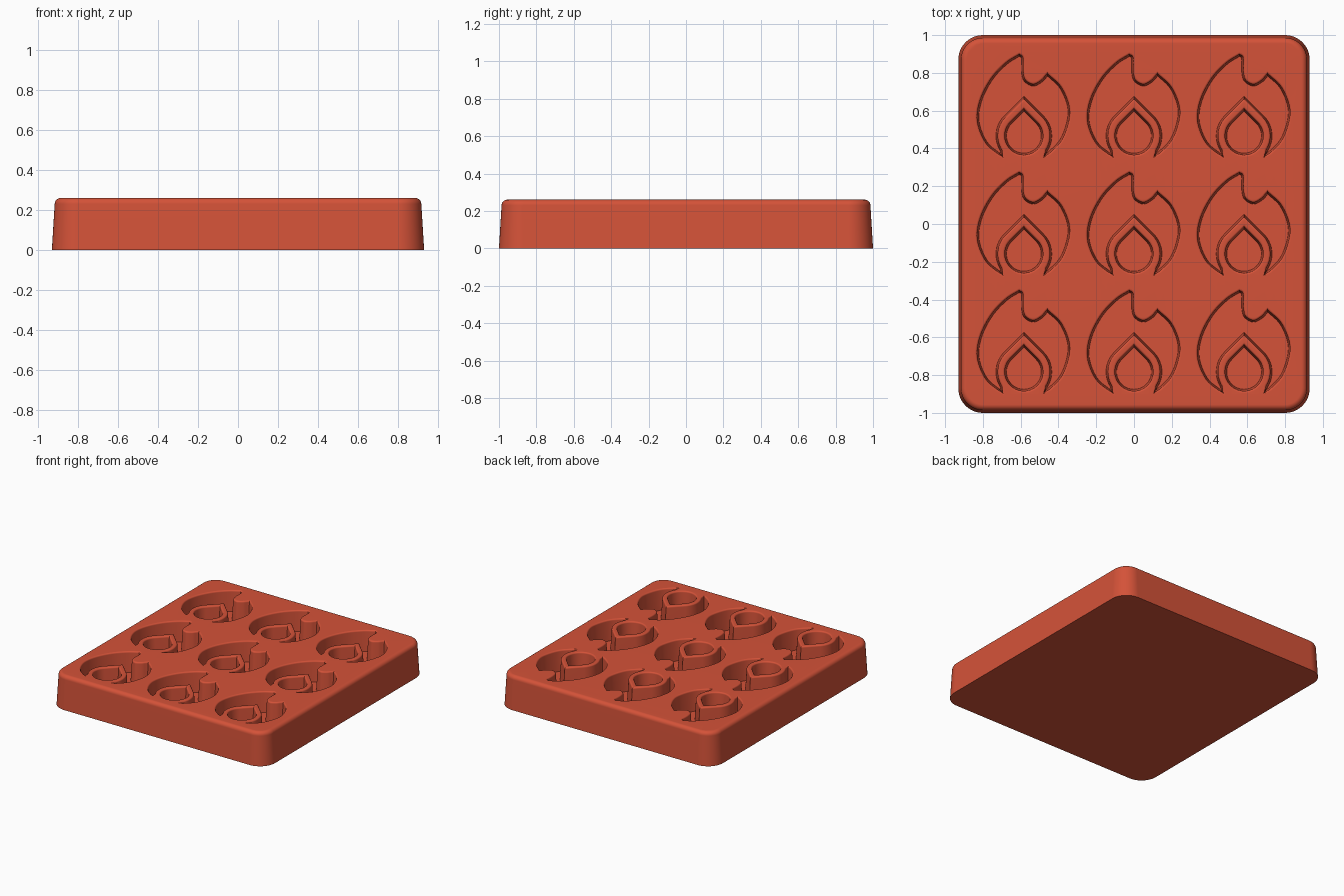
import bpy
import bmesh
from math import pi, sin, cos, radians
from mathutils import Vector

HEIGHT = 0.26
FLOOR = 0.10
PITCH = (0.583, 0.625)

scene_cube = bpy.data.objects.get("Cube")
if scene_cube:
    bpy.data.objects.remove(scene_cube, do_unlink=True)

mat = bpy.data.materials.new("terracotta red")
mat.use_nodes = True
color = (0.66, 0.085, 0.04, 1)
mat.diffuse_color = color
mat.node_tree.nodes["Principled BSDF"].inputs["Base Color"].default_value = color


def arc(cx, cy, r, a0, a1, n):
    return [Vector((cx + r * cos(radians(a0 + (a1 - a0) * i / n)),
                    cy + r * sin(radians(a0 + (a1 - a0) * i / n)))) for i in range(n + 1)]


def spline(points, steps=6):
    """Smooth line through the points, ends included."""
    p = [Vector(q) for q in points]
    p = [2 * p[0] - p[1]] + p + [2 * p[-1] - p[-2]]
    out = []
    for a, b, c, d in zip(p, p[1:], p[2:], p[3:]):
        for i in range(steps):
            t = i / steps
            out.append(0.5 * (2 * b + (c - a) * t + (2 * a - 5 * b + 4 * c - d) * t * t
                              + (3 * b - a - 3 * c + d) * t ** 3))
    return out + [p[-2]]


def offset(loop, dist):
    """Grow a counter-clockwise outline, limiting the reach of sharp tips."""
    out = []
    for i, p in enumerate(loop):
        e0 = (p - loop[i - 1]).normalized()
        e1 = (loop[(i + 1) % len(loop)] - p).normalized()
        n0, n1 = Vector((e0.y, -e0.x)), Vector((e1.y, -e1.x))
        n = (n0 + n1).normalized()
        out.append(p + n * dist / max(n.dot(n0), 0.6))
    return out


def loft(bm, loop, levels, shift=(0, 0)):
    """Walls and bottom from an outline grown by level; returns the open top edges."""
    rings = []
    for grow, z in levels:
        rings.append([bm.verts.new((p.x + shift[0], p.y + shift[1], z))
                      for p in offset(loop, grow)])
    for low, high in zip(rings, rings[1:]):
        for i in range(len(low)):
            j = (i + 1) % len(low)
            bm.faces.new((low[i], low[j], high[j], high[i]))
    bm.faces.new(rings[0][::-1])
    top = rings[-1]
    return [bm.edges.get((top[i - 1], top[i])) for i in range(len(top))]


def rounded_rim(draft, radius, steps):
    """Levels of a quarter-round that ends level with the top."""
    return [(draft + radius * (1 - cos(t * pi / 2 / steps)),
             HEIGHT - abs(radius) * (1 - sin(t * pi / 2 / steps))) for t in range(steps + 1)]


# Tray body: tapered rounded block with a filleted top edge
w, d, r = 0.93, 1.0, 0.13
outline = []
for k, (sx, sy) in enumerate([(1, 1), (-1, 1), (-1, -1), (1, -1)]):
    outline += arc(sx * (w - r), sy * (d - r), r, 90 * k, 90 * k + 90, 12)
bm = bmesh.new()
top_edges = loft(bm, outline, [(0, 0)] + rounded_rim(-0.014, -0.03, 6))

# Flame outline: left side, notch, right side, then back around the drop
left_side = spline([(-0.121, -0.255), (-0.195, -0.19), (-0.237, -0.08), (-0.222, 0.03),
                    (-0.165, 0.14), (-0.09, 0.22), (-0.025, 0.262)])
notch = spline([(-0.025, 0.262), (-0.013, 0.25), (-0.013, 0.18), (0.002, 0.13),
                (0.05, 0.105), (0.098, 0.128), (0.125, 0.158)])
right_side = spline([(0.125, 0.158), (0.19, 0.095), (0.23, 0.0), (0.228, -0.08),
                     (0.19, -0.18), (0.117, -0.255)])
CY = -0.158
under = (arc(0, CY, 0.148, -32, 45, 12) + [Vector((0, CY + 0.148 * 2 ** 0.5))]
         + arc(0, CY, 0.148, 135, 212, 12))
flame = (left_side + notch[1:] + right_side[1:] + under)[::-1]

# Drop outline inside the flame
drop = arc(0, CY, 0.092, 135, 405, 32) + [Vector((0, CY + 0.092 * 2 ** 0.5))]

# Cavities: slight draft and rounded rim, on a three by three grid
cavity = [(0, FLOOR)] + rounded_rim(0.009, 0.011, 4)
for col in (-1, 0, 1):
    for row in (-1, 0, 1):
        for shape in (flame, drop):
            top_edges += loft(bm, shape, cavity, (col * PITCH[0], row * PITCH[1]))

# Top surface fills the space between the rims
bmesh.ops.triangle_fill(bm, edges=top_edges, use_beauty=True, normal=(0, 0, 1))
bmesh.ops.recalc_face_normals(bm, faces=bm.faces)

mesh = bpy.data.meshes.new("mold_tray")
bm.to_mesh(mesh)
bm.free()
mesh.materials.append(mat)
tray = bpy.data.objects.new("mold_tray", mesh)
bpy.context.collection.objects.link(tray)

# Smooth shading with flat top and floors
bpy.ops.object.select_all(action="DESELECT")
bpy.context.view_layer.objects.active = tray
tray.select_set(True)
bpy.ops.object.shade_smooth_by_angle(angle=radians(35))
weighted = tray.modifiers.new("even_shading", "WEIGHTED_NORMAL")
weighted.keep_sharp = True
